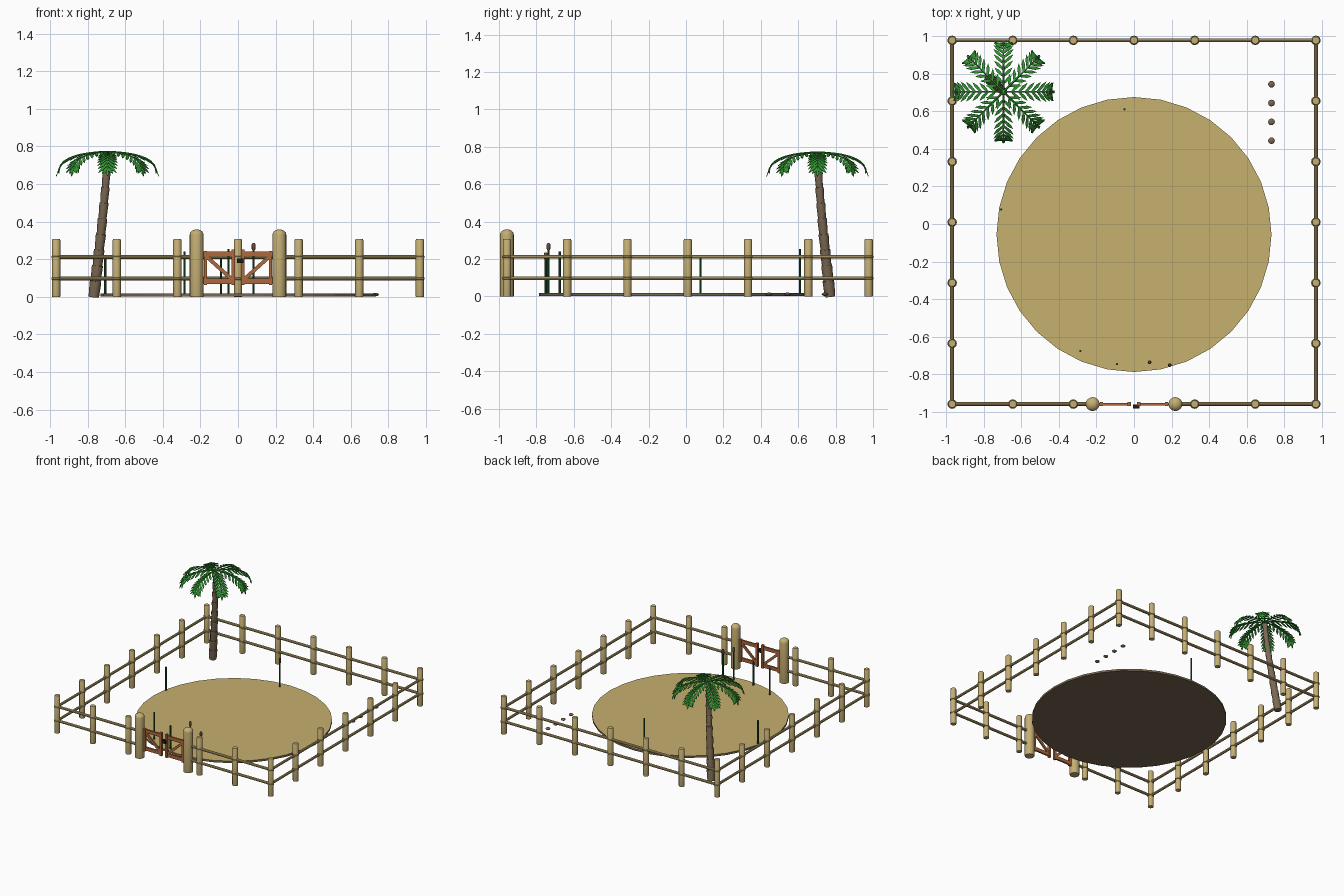
import bpy, bmesh, math
from mathutils import Vector, Matrix

if "Cube" in bpy.data.objects:
    bpy.data.objects.remove(bpy.data.objects["Cube"])


def material(name, rgb):
    m = bpy.data.materials.new(name)
    m.diffuse_color = (*rgb, 1)
    m.use_nodes = True
    m.node_tree.nodes["Principled BSDF"].inputs["Base Color"].default_value = m.diffuse_color
    return m


BAMBOO = material("pale_bamboo", (0.56, 0.43, 0.175))
ROPE = material("rope_tan", (0.40, 0.31, 0.13))
SAND = material("sand", (0.57, 0.44, 0.16))
EARTH = material("earth_brown", (0.19, 0.135, 0.08))
BARK = material("palm_bark", (0.20, 0.14, 0.085))
WOOD = material("gate_wood", (0.42, 0.14, 0.045))
IRON = material("latch_black", (0.01, 0.01, 0.01))
LEAF = material("palm_green", (0.03, 0.30, 0.03))
REED = material("reed_green", (0.015, 0.10, 0.025))
HEAD = material("cattail_brown", (0.15, 0.07, 0.035))


def finish(name, bm, mats, smooth=True):
    bmesh.ops.recalc_face_normals(bm, faces=bm.faces)
    me = bpy.data.meshes.new(name)
    bm.to_mesh(me)
    bm.free()
    ob = bpy.data.objects.new(name, me)
    bpy.context.collection.objects.link(ob)
    for m in mats:
        me.materials.append(m)
    if smooth:
        bpy.ops.object.select_all(action='DESELECT')
        ob.select_set(True)
        bpy.context.view_layer.objects.active = ob
        bpy.ops.object.shade_smooth_by_angle(angle=math.radians(35))
    return ob


def tube(bm, sections, n=12):
    """Closed tube through (centre, radius) sections, rings perpendicular to the path ends."""
    axis = (Vector(sections[-1][0]) - Vector(sections[0][0])).normalized()
    q = Vector((0, 0, 1)).rotation_difference(axis)
    rings = []
    for c, r in sections:
        rings.append([bm.verts.new(Vector(c) + q @ Vector((r * math.cos(a), r * math.sin(a), 0)))
                      for a in (2 * math.pi * i / n for i in range(n))])
    for a, b in zip(rings, rings[1:]):
        for i in range(n):
            bm.faces.new((a[i], a[(i + 1) % n], b[(i + 1) % n], b[i]))
    bm.faces.new(rings[0][::-1])
    bm.faces.new(rings[-1])


def upright(bm, x, y, profile, n=12):
    tube(bm, [((x, y, z), r) for r, z in profile], n)


def beam(bm, a, b, width, depth):
    """Rectangular board from a to b in the xz plane of the gate."""
    a, b = Vector(a), Vector(b)
    d = b - a
    rot = Matrix.Rotation(math.atan2(-d.z, d.x), 4, 'Y')
    mat = Matrix.Translation((a + b) / 2) @ rot @ Matrix.Diagonal((d.length, depth, width, 1))
    bmesh.ops.create_cube(bm, size=1, matrix=mat)


# Fence layout
H, CY, STEP = 0.967, 0.0095, 0.3223
FRONT, BACK = CY - H, CY + H
spots = set()
for i in range(-3, 4):
    for s in (-1, 1):
        spots.add((round(s * H, 4), round(CY + i * STEP, 4)))
        if not (i == 0 and s < 0):
            spots.add((round(i * STEP, 4), round(CY + s * H, 4)))

# Fence posts and rope bindings
posts, ropes = bmesh.new(), bmesh.new()
for x, y in sorted(spots):
    upright(posts, x, y, [(0.021, 0), (0.022, 0.004), (0.022, 0.302), (0.019, 0.307)])
    for z in (0.212, 0.097):
        upright(ropes, x, y, [(0.022, z - 0.006), (0.0255, z - 0.004),
                              (0.0255, z + 0.004), (0.022, z + 0.006)])
finish("fence_posts", posts, [BAMBOO])
finish("post_bindings", ropes, [ROPE])

# Fence rails, open at the gate
rails = bmesh.new()
for z in (0.212, 0.097):
    for a, b in (((-H, BACK), (H, BACK)), ((-H, FRONT), (-H, BACK)), ((H, FRONT), (H, BACK)),
                 ((-H, FRONT), (-0.22, FRONT)), ((0.22, FRONT), (H, FRONT))):
        tube(rails, [((*a, z), 0.0105), ((*b, z), 0.0105)], 10)
finish("fence_rails", rails, [BAMBOO])

# Domed gate posts
gp = bmesh.new()
for x in (-0.22, 0.22):
    dome = [(0.037 * math.cos(t), 0.33 + 0.029 * math.sin(t)) for t in (0, 0.35, 0.7, 1.05, 1.4)]
    upright(gp, x, FRONT, [(0.036, 0), (0.037, 0.004)] + dome, 16)
finish("gate_posts", gp, [BAMBOO])

# Two mirrored gate leaves with a brace each
for side, name in ((-1, "left_gate"), (1, "right_gate")):
    g = bmesh.new()
    P = lambda x, z: (side * x, FRONT, z)
    beam(g, P(0.173, 0.062), P(0.173, 0.245), 0.018, 0.02)
    beam(g, P(0.026, 0.062), P(0.026, 0.252), 0.018, 0.02)
    beam(g, P(0.185, 0.228), P(0.020, 0.228), 0.028, 0.014)
    beam(g, P(0.185, 0.083), P(0.020, 0.083), 0.028, 0.014)
    beam(g, P(0.165, 0.212), P(0.034, 0.095), 0.02, 0.012)
    finish(name, g, [WOOD], False)

# Latch
la = bmesh.new()
beam(la, (-0.006, FRONT - 0.012, 0.192), (0.028, FRONT - 0.012, 0.192), 0.026, 0.022)
finish("gate_latch", la, [IRON], False)

# Sand disc: sandy top, earthy rim and underside
d = bmesh.new()
upright(d, 0, -0.056, [(0.731, 0.003), (0.731, 0.019)], 32)
disc = finish("sand_disc", d, [SAND, EARTH], False)
for p in disc.data.polygons:
    p.material_index = 0 if p.normal.z > 0.5 else 1

# Row of flat pebbles
pb = bmesh.new()
for i in range(4):
    bmesh.ops.create_uvsphere(pb, u_segments=12, v_segments=8, radius=1, matrix=Matrix.Translation(
        (0.731, 0.743 - 0.1 * i, 0.012)) @ Matrix.Diagonal((0.018, 0.018, 0.009, 1)))
finish("pebbles", pb, [EARTH])

# Reeds and cattails
reeds, heads = bmesh.new(), bmesh.new()
for x, y, h in ((-0.05, 0.61, 0.255), (-0.706, 0.077, 0.21), (-0.285, -0.675, 0.24),
                (-0.09, -0.745, 0.21), (0.083, -0.735, 0.25), (0.19, -0.75, 0.20)):
    upright(reeds, x, y, [(0.006, 0.01), (0.006, h)], 8)
    if x > 0:
        upright(heads, x, y, [(0.007, h - 0.002), (0.01, h + 0.005), (0.01, h + 0.029),
                              (0.006, h + 0.036)], 10)
finish("reeds", reeds, [REED])
finish("cattail_heads", heads, [HEAD])

# Palm trunk: stacked flaring segments along a gentle curve
CX, CYP = -0.694, 0.703
trunk = bmesh.new()
N = 9


def trunk_point(t):
    k = 0.073 * (1 - t) ** 1.25
    return Vector((CX - k, CYP + k * 0.92, 0.75 * t))


for i in range(N):
    a, b = i / N, (i + 1) / N
    r = 0.030 - 0.012 * a
    tube(trunk, [(trunk_point(a), r - 0.002), (trunk_point(a + 0.9 * (b - a)), r + 0.001),
                 (trunk_point(b), r)], 12)
finish("palm_trunk", trunk, [BARK])


# Palm fronds: arched midrib with angled leaflets
def rib(t):
    a = t * 1.42
    return 0.262 * math.sin(a) ** 1.0, 0.635 + 0.135 * max(math.cos(a), 0) ** 0.6


def leaflet(bm, p, direction, side, up, length, w):
    """Thin pointed blade."""
    side = side.normalized()
    outline = [p - side * w * 0.6, p + direction * length * 0.6 - side * w,
               p + direction * length, p + direction * length * 0.6 + side * w, p + side * w * 0.6]
    low = [bm.verts.new(q - up * 0.002) for q in outline]
    top = [bm.verts.new(q + up * 0.002) for q in outline]
    bm.faces.new(low[::-1])
    bm.faces.new(top)
    for i in range(5):
        j = (i + 1) % 5
        bm.faces.new((low[i], low[j], top[j], top[i]))


fr = bmesh.new()
for k in range(8):
    ang = k * math.pi / 4
    out = Vector((math.cos(ang), math.sin(ang), 0))
    lat = Vector((-out.y, out.x, 0))
    at = lambda t: Vector((CX, CYP, 0)) + out * rib(t)[0] + Vector((0, 0, rib(t)[1]))
    for j in range(8):
        tube(fr, [(at(j / 8), 0.006 - j * 0.0004), (at((j + 1) / 8), 0.0056 - j * 0.0004)], 6)
    for j in range(9):
        t = 0.12 + 0.105 * j
        tan = (at(t + 0.02) - at(t - 0.02)).normalized()
        up = tan.cross(lat).normalized()
        if up.z < 0:
            up = -up
        size = 0.078 * (1 - 0.35 * abs(t - 0.55))
        if j == 8:
            size *= 0.65
        for s in (-1, 1):
            dr = (tan * 0.72 + lat * s * 0.72 - up * 0.22).normalized()
            leaflet(fr, at(t), dr, up.cross(dr), up, size, 0.0085)
    leaflet(fr, at(1), tan, lat, up, 0.04, 0.008)
finish("palm_fronds", fr, [LEAF], False)
